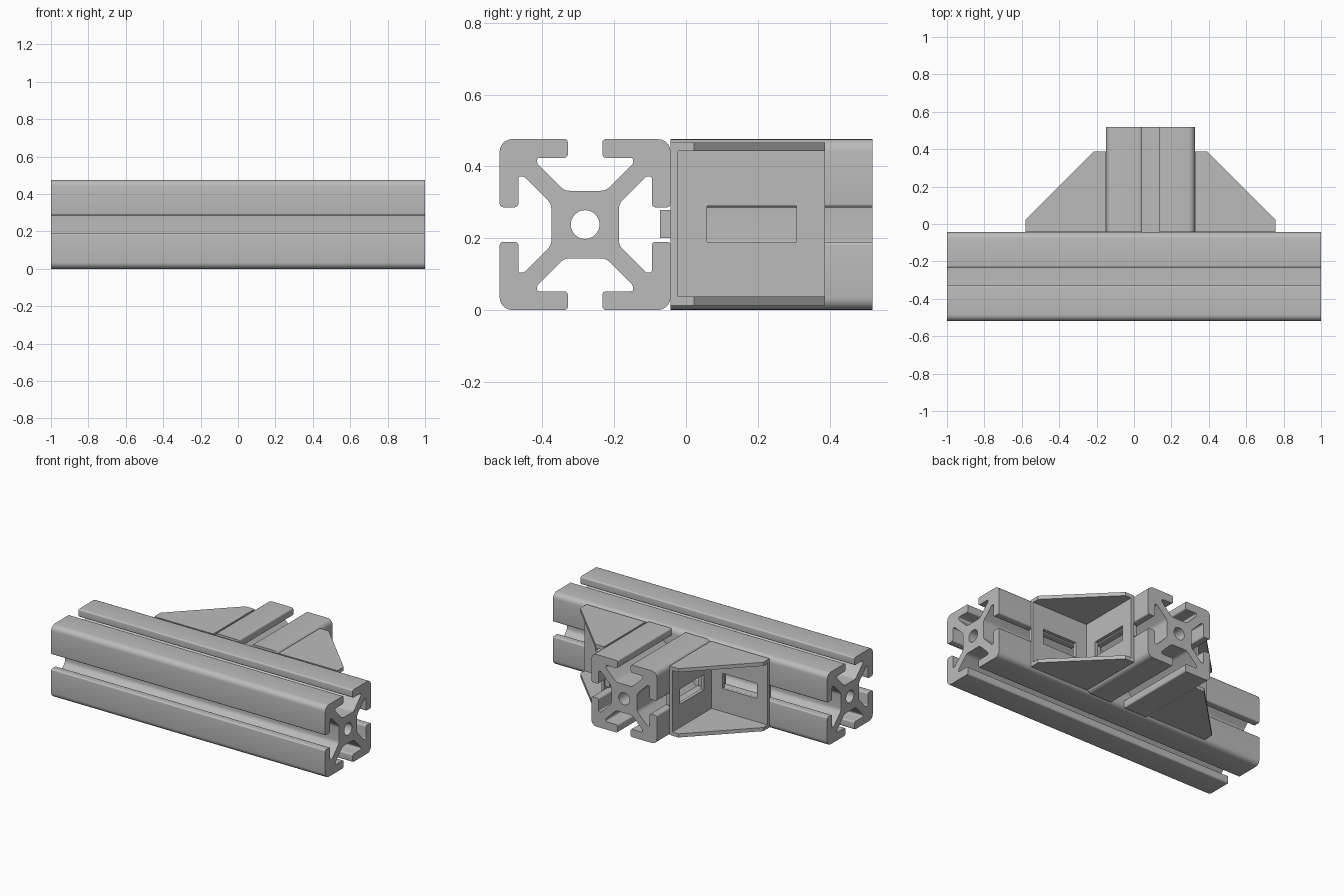
import bpy, bmesh, math
from mathutils import Vector, Matrix

old = bpy.data.objects.get("Cube")
if old:
    bpy.data.objects.remove(old, do_unlink=True)

metal = bpy.data.materials.new("aluminium grey")
GREY = (0.5, 0.5, 0.5, 1)
metal.diffuse_color = GREY
metal.use_nodes = True
metal.node_tree.nodes["Principled BSDF"].inputs["Base Color"].default_value = GREY

H = math.pi / 2
ALONG_X = (H, 0, H)     # outline lies in y, z
ALONG_Y = (H, 0, 0)     # outline lies in x, z
ALONG_Z = (0, 0, 0)     # outline lies in x, y


def extrude(name, outlines, depth, location, rotation):
    """Solid from a flat outline (further outlines are holes), centred on its depth."""
    curve = bpy.data.curves.new(name, 'CURVE')
    curve.dimensions = '2D'
    curve.fill_mode = 'BOTH'
    curve.extrude = depth / 2
    for outline in outlines:
        spline = curve.splines.new('POLY')
        spline.points.add(len(outline) - 1)
        for point, (a, b) in zip(spline.points, outline):
            point.co = (a, b, 0, 1)
        spline.use_cyclic_u = True
    ob = bpy.data.objects.new(name, curve)
    bpy.context.collection.objects.link(ob)
    ob.location, ob.rotation_euler = location, rotation
    bpy.ops.object.select_all(action='DESELECT')
    ob.select_set(True)
    bpy.context.view_layer.objects.active = ob
    bpy.ops.object.convert(target='MESH')
    ob = bpy.context.view_layer.objects.active
    bm = bmesh.new()
    bm.from_mesh(ob.data)
    bmesh.ops.remove_doubles(bm, verts=bm.verts, dist=0.0001)
    bmesh.ops.recalc_face_normals(bm, faces=bm.faces)
    bm.to_mesh(ob.data)
    bm.free()
    ob.data.materials.clear()
    ob.data.materials.append(metal)
    bpy.ops.object.shade_smooth_by_angle(angle=math.radians(30))
    return ob


def rect(a0, a1, b0, b1):
    return [(a0, b0), (a1, b0), (a1, b1), (a0, b1)]


def rounded(corners, steps=5):
    """Round each (x, y, tangent length) corner."""
    out = []
    for i, (x, y, t) in enumerate(corners):
        p = Vector((x, y))
        before = Vector(corners[i - 1][:2])
        after = Vector(corners[(i + 1) % len(corners)][:2])
        a = p + (before - p).normalized() * t
        b = p + (after - p).normalized() * t
        for k in range(steps + 1):
            f = k / steps
            # Weighted curve that follows a circular arc
            w = math.cos(((p - a).angle(b - p)) / 2)
            wa, wp, wb = (1 - f) ** 2, 2 * f * (1 - f) * w, f * f
            out.append(tuple((a * wa + p * wp + b * wb) / (wa + wp + wb)))
    return out


# T-slot section: half of one quarter, mirrored over the diagonal, then turned four times
R = 0.238
half = [(0.058, 0.094, 0.015), (0.134, 0.17, 0.007), (0.134, 0.186, 0.007),
        (0.048, 0.186, 0.01), (0.048, R, 0.01)]
quarter = half + [(R, R, 0.035)] + [(y, x, t) for x, y, t in reversed(half)]
corners = []
for turn in range(4):
    spin = Matrix.Rotation(-turn * H, 2)
    corners += [(*(spin @ Vector((x, y))), t) for x, y, t in quarter]
bore = [(0.04 * math.cos(i * math.tau / 32), 0.04 * math.sin(i * math.tau / 32))
        for i in range(32)]
section = [rounded(corners), bore]

# Long beam and the short post that butts against its back
FACE, BACK, POST_X = -0.043, 0.519, 0.088
extrude("long_beam", section, 2, (0, FACE - R, R), ALONG_X)
extrude("short_post", section, BACK - FACE, (POST_X, (BACK + FACE) / 2, R), ALONG_Y)

# Corner brackets, one on each side of the post
LEG, TIP, T, MID = 0.43, 0.065, 0.021, 0.24
OUTER, INNER = 0.227, 0.203
window = rect(0.101, 0.351, -0.05, 0.05)
nubs = [(0.02, 0.09), (0.362, 0.42)]
for side, s in (("left", 1), ("right", -1)):
    x0 = POST_X + s * R

    def flip(outline):
        return [(s * a, b) for a, b in outline]

    # Triangular cheeks, top and bottom
    cheek = [(0, 0), (LEG, 0), (LEG, TIP), (TIP, LEG), (0, LEG)]
    for level, k in (("upper", 1), ("lower", -1)):
        extrude(f"{side}_bracket_{level}_cheek", [flip(cheek)], OUTER - INNER,
                (x0, FACE, MID + k * (OUTER + INNER) / 2), ALONG_Z)

    # Slotted plates against the beam and the post
    extrude(f"{side}_bracket_beam_plate",
            [flip(rect(0, LEG, -INNER, INNER)), flip(window)], T,
            (x0, FACE + T / 2, MID), ALONG_Y)
    extrude(f"{side}_bracket_post_plate",
            [rect(T, LEG, -INNER, INNER), window], T,
            (x0 + s * T / 2, FACE, MID), ALONG_X)

    # Locating nubs that sit in the slots
    for i, (a, b) in enumerate(nubs):
        nub = rect(a, b, -0.039, 0.039)
        extrude(f"{side}_bracket_beam_nub_{i + 1}", [flip(nub)], 0.03,
                (x0, FACE - 0.015, MID), ALONG_Y)
        extrude(f"{side}_bracket_post_nub_{i + 1}", [nub], 0.03,
                (x0 - s * 0.015, FACE, MID), ALONG_X)
